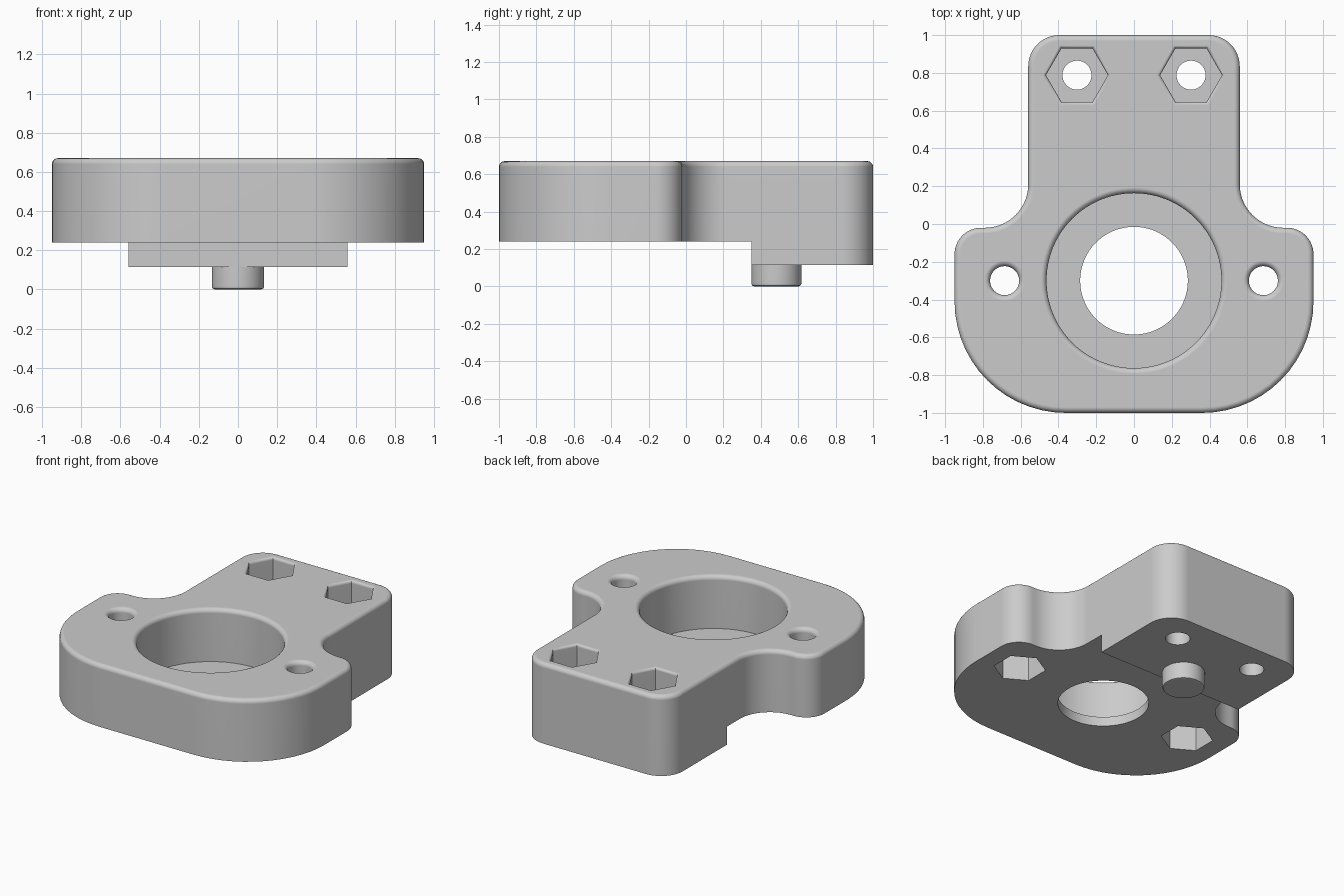
import bpy, bmesh, math
from mathutils import Vector

if "Cube" in bpy.data.objects:
    bpy.data.objects.remove(bpy.data.objects["Cube"], do_unlink=True)

TOP, PLATE_BOTTOM, BLOCK_BOTTOM = 0.67, 0.24, 0.115
EDGE = 0.03

grey = bpy.data.materials.new("light grey")
grey.use_nodes = True
grey.diffuse_color = (0.6, 0.6, 0.6, 1)
grey.node_tree.nodes["Principled BSDF"].inputs["Base Color"].default_value = (0.6, 0.6, 0.6, 1)


def make_object(name, bm):
    bmesh.ops.recalc_face_normals(bm, faces=bm.faces[:])
    mesh = bpy.data.meshes.new(name)
    bm.to_mesh(mesh)
    bm.free()
    mesh.materials.append(grey)
    obj = bpy.data.objects.new(name, mesh)
    bpy.context.collection.objects.link(obj)
    return obj


def rounded(corners, steps=14):
    """Replace each (x, y, radius) corner with a tangent arc."""
    points = []
    for i, (x, y, radius) in enumerate(corners):
        p = Vector((x, y))
        a = (Vector(corners[i - 1][:2]) - p).normalized()
        b = (Vector(corners[(i + 1) % len(corners)][:2]) - p).normalized()
        # all corners are square, so the arc centre lies at a + b
        centre = p + (a + b) * radius
        for k in range(steps + 1):
            t = math.pi / 2 * k / steps
            points.append(centre - b * radius * math.cos(t) - a * radius * math.sin(t))
    return points


def lathe(bm, centre, profile, sides=64, phase=0.0):
    """Closed solid of revolution from (radius, z) pairs."""
    rings = []
    for r, z in profile:
        angles = [phase + 2 * math.pi * k / sides for k in range(sides)]
        rings.append([bm.verts.new((centre[0] + r * math.cos(t), centre[1] + r * math.sin(t), z))
                      for t in angles])
    for low, high in zip(rings, rings[1:]):
        for k in range(sides):
            n = (k + 1) % sides
            bm.faces.new((low[k], low[n], high[n], high[k]))
    bm.faces.new(rings[0][::-1])
    bm.faces.new(rings[-1])


def flare(r, size=EDGE, steps=5):
    """Rounded rim that opens out at the top surface."""
    arc = [math.pi / 2 * k / steps for k in range(steps + 1)]
    rim = [(r + size * (1 - math.cos(t)), TOP - size * (1 - math.sin(t))) for t in arc]
    return rim + [(r + size, TOP + 0.1)]


def finish(obj):
    bpy.ops.object.select_all(action='DESELECT')
    obj.select_set(True)
    bpy.context.view_layer.objects.active = obj
    for mod in list(obj.modifiers):
        bpy.ops.object.modifier_apply(modifier=mod.name)
    bpy.ops.object.shade_smooth_by_angle(angle=math.radians(30))
    weighted = obj.modifiers.new("even_shading", 'WEIGHTED_NORMAL')
    weighted.keep_sharp = True


# Body outline: wide rounded front, two lobes, narrow back block
half = [(0.95, -1, 0.59), (0.95, -0.02, 0.14), (0.56, -0.02, 0.23), (0.56, 1, 0.165)]
corners = half + [(-x, y, r) for x, y, r in reversed(half)]
bm = bmesh.new()
base = bm.faces.new([bm.verts.new((p.x, p.y, BLOCK_BOTTOM)) for p in rounded(corners)])
extruded = bmesh.ops.extrude_face_region(bm, geom=[base])["geom"]
bmesh.ops.translate(bm, verts=[v for v in extruded if isinstance(v, bmesh.types.BMVert)],
                    vec=(0, 0, TOP - BLOCK_BOTTOM))
bmesh.ops.recalc_face_normals(bm, faces=bm.faces[:])
rim = [e for e in bm.edges if all(v.co.z > TOP - 0.001 for v in e.verts)]
bmesh.ops.bevel(bm, geom=rim, offset=EDGE, segments=5, profile=0.5, affect='EDGES')
body = make_object("bracket_body", bm)

# Step under the front plate
bm = bmesh.new()
bmesh.ops.create_cube(bm, size=1)
bmesh.ops.scale(bm, vec=(3, 2, 0.5), verts=bm.verts[:])
bmesh.ops.translate(bm, vec=(0, 0.35 - 1, PLATE_BOTTOM - 0.25), verts=bm.verts[:])
step_cutter = make_object("step_cutter", bm)

# Round seat, screw holes and hexagonal nut pockets
bm = bmesh.new()
lathe(bm, (0, -0.3), [(0.285, 0), (0.285, 0.305), (0.463, 0.305)] + flare(0.463), 96)
for side in (-1, 1):
    # back nut pockets open upward
    lathe(bm, (side * 0.302, 0.788), [(0.077, 0), (0.077, 0.5)], 32)
    lathe(bm, (side * 0.302, 0.788), [(0.164, 0.45)] + flare(0.164, 0.018), 6)
    # lobe nut pockets open downward
    lathe(bm, (side * 0.685, -0.3), [(0.077, 0.4)] + flare(0.077), 32)
    lathe(bm, (side * 0.685, -0.3), [(0.164, 0), (0.164, 0.46)], 6, math.pi / 6)
hole_cutter = make_object("hole_cutter", bm)

for cutter in (step_cutter, hole_cutter):
    cutter.hide_render = True
    mod = body.modifiers.new("cut", 'BOOLEAN')
    mod.operation = 'DIFFERENCE'
    mod.solver = 'EXACT'
    mod.use_self = True
    mod.object = cutter
finish(body)
for cutter in (step_cutter, hole_cutter):
    bpy.data.objects.remove(cutter, do_unlink=True)

# Locating peg under the back block
bm = bmesh.new()
lathe(bm, (0, 0.483), [(0.118, 0), (0.129, 0.005), (0.134, 0.016), (0.134, BLOCK_BOTTOM + 0.02)], 48)
finish(make_object("locating_peg", bm))
